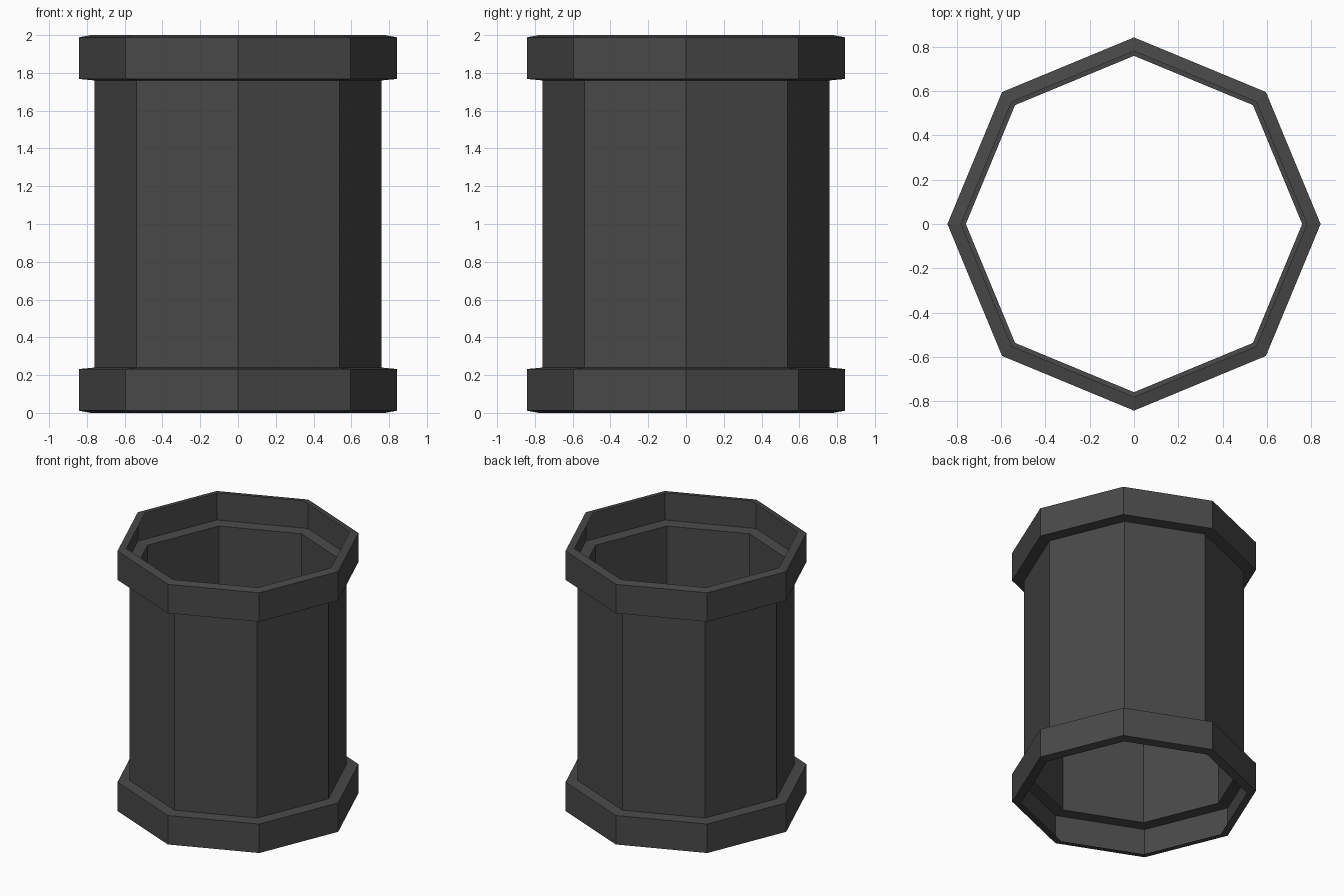
import bpy, bmesh, math

if "Cube" in bpy.data.objects:
    bpy.data.objects.remove(bpy.data.objects["Cube"])

SIDES = 8

mat = bpy.data.materials.new("dark grey")
mat.diffuse_color = (0.065, 0.065, 0.065, 1)
mat.use_nodes = True
mat.node_tree.nodes["Principled BSDF"].inputs["Base Color"].default_value = mat.diffuse_color


def lathe(name, profile):
    """Sweep a (radius, z) profile round z as a thin eight-sided shell."""
    bm = bmesh.new()
    rings = []
    for r, z in profile:
        rings.append([bm.verts.new((r * math.cos(2 * math.pi * i / SIDES),
                                    r * math.sin(2 * math.pi * i / SIDES), z))
                      for i in range(SIDES)])
    for low, high in zip(rings, rings[1:]):
        for i in range(SIDES):
            j = (i + 1) % SIDES
            bm.faces.new((low[i], low[j], high[j], high[i]))
    me = bpy.data.meshes.new(name)
    bm.to_mesh(me)
    bm.free()
    me.materials.append(mat)
    ob = bpy.data.objects.new(name, me)
    bpy.context.collection.objects.link(ob)
    return ob


# Collar: inner lip, outer wall, then sloping shoulder onto the pipe
collar = [(0.78, 0.0), (0.842, 0.012), (0.842, 0.232), (0.759, 0.24)]

lathe("pipe_wall", [(0.759, 0.24), (0.759, 1.76)])
lathe("bottom_collar", collar)
lathe("top_collar", [(r, 2 - z) for r, z in reversed(collar)])
